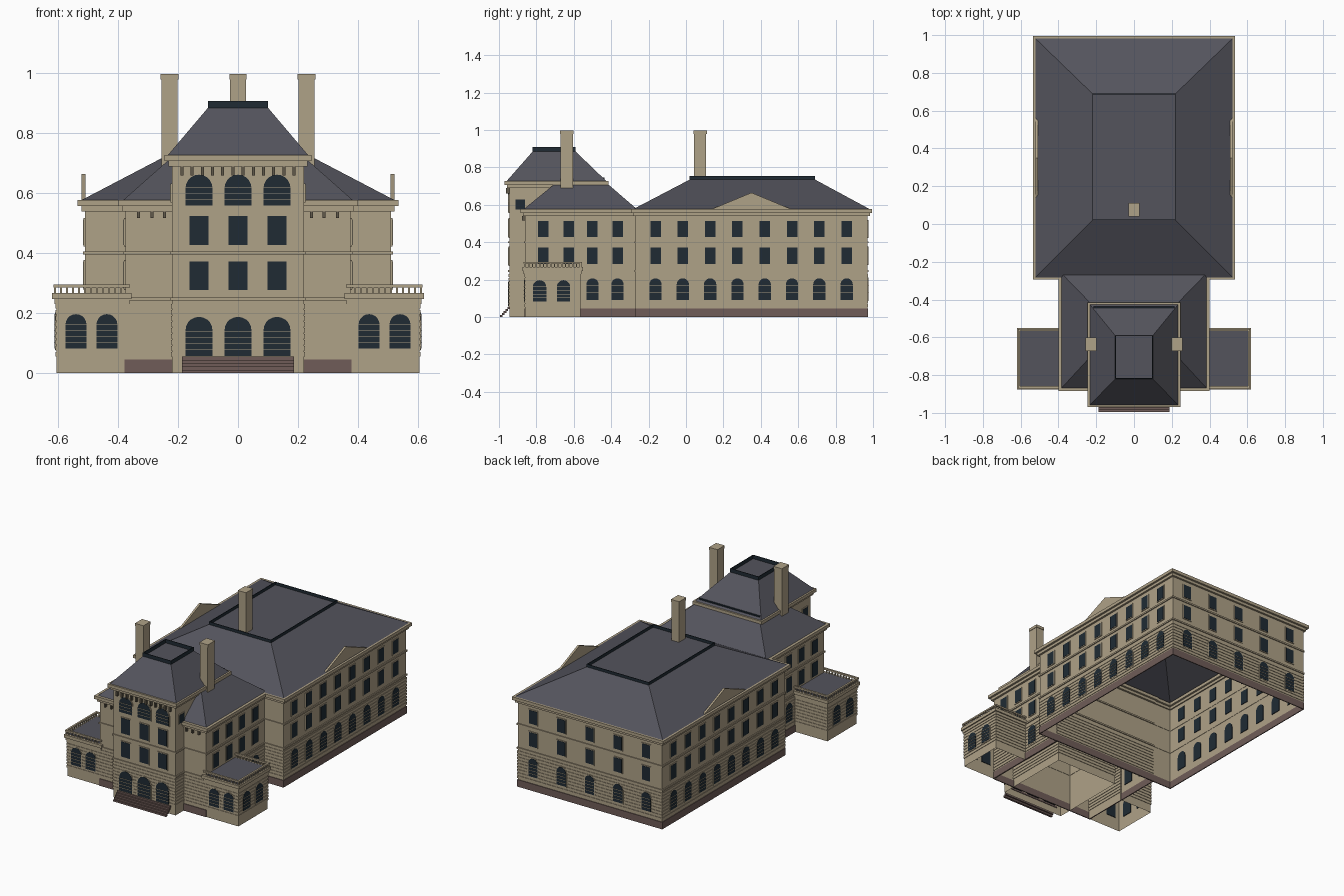
import bpy, bmesh, math
from mathutils import Vector

if "Cube" in bpy.data.objects:
    bpy.data.objects.remove(bpy.data.objects["Cube"])


def material(name, r, g, b):
    m = bpy.data.materials.new(name)
    m.diffuse_color = (r, g, b, 1)
    m.use_nodes = True
    m.node_tree.nodes["Principled BSDF"].inputs["Base Color"].default_value = (r, g, b, 1)
    return m


STONE = material("sandstone", .43, .36, .245)
SLATE = material("slate", .088, .088, .108)
GLASS = material("dark glass", .014, .024, .034)
BROWN = material("brown stone", .16, .108, .098)
SHADE = material("bracket stone", .12, .1, .07)


def part(name, mat, build):
    bm = bmesh.new()
    build(bm)
    mesh = bpy.data.meshes.new(name)
    bm.to_mesh(mesh)
    bm.free()
    mesh.materials.append(mat)
    obj = bpy.data.objects.new(name, mesh)
    bpy.context.collection.objects.link(obj)
    return obj


def box(bm, x0, x1, y0, y1, z0, z1):
    vs = bmesh.ops.create_cube(bm, size=1)["verts"]
    for v in vs:
        v.co = Vector(((x0 + x1) / 2 + v.co.x * (x1 - x0),
                       (y0 + y1) / 2 + v.co.y * (y1 - y0),
                       (z0 + z1) / 2 + v.co.z * (z1 - z0)))


def grow(r, d):
    return (r[0] - d, r[1] + d, r[2] - d, r[3] + d)


def corners(r, z):
    return [(r[0], r[2], z), (r[1], r[2], z), (r[1], r[3], z), (r[0], r[3], z)]


# Open-bottomed tube between two rectangles, optionally capped on top
def loft(bm, low, z0, high, z1, cap=False):
    a = [bm.verts.new(c) for c in corners(low, z0)]
    b = [bm.verts.new(c) for c in corners(high, z1)]
    for i in range(4):
        j = (i + 1) % 4
        bm.faces.new((a[i], a[j], b[j], b[i]))
    if cap:
        bm.faces.new(b)


# Hollow rectangular band
def band(bm, r, z0, z1, t):
    x0, x1, y0, y1 = r
    box(bm, x0, x1, y0, y0 + t, z0, z1)
    box(bm, x0, x1, y1 - t, y1, z0, z1)
    box(bm, x0, x0 + t, y0 + t, y1 - t, z0, z1)
    box(bm, x1 - t, x1, y0 + t, y1 - t, z0, z1)


# Upright plate on a wall: axis and side of the wall, its position, and an outline
def plate(bm, axis, side, wall, outline, inner, outer):
    def at(u, z, d):
        p = wall + side * d
        return (p, u, z) if axis == "x" else (u, p, z)
    a = [bm.verts.new(at(u, z, inner)) for u, z in outline]
    b = [bm.verts.new(at(u, z, outer)) for u, z in outline]
    n = len(a)
    fs = [bm.faces.new(a), bm.faces.new(b)]
    fs += [bm.faces.new((a[i], a[(i + 1) % n], b[(i + 1) % n], b[i])) for i in range(n)]
    bmesh.ops.recalc_face_normals(bm, faces=fs)


def outline(u, w, z0, z1, arch, e=0):
    h = w / 2 + e
    pts = [(u - h, z0 - e), (u + h, z0 - e)]
    if not arch:
        return pts + [(u + h, z1 + e), (u - h, z1 + e)]
    spring = z1 - w / 2
    return pts + [(u + h * math.cos(math.pi * i / 10), spring + h * math.sin(math.pi * i / 10))
                  for i in range(11)]


def windows(name, axis, side, wall, centres, w, z0, z1, arch=False):
    def panes(bm):
        for u in centres:
            plate(bm, axis, side, wall, outline(u, w, z0, z1, arch), -.004, .006)

    def trim(bm):
        for u in centres:
            plate(bm, axis, side, wall, outline(u, w, z0, z1, arch, .005), 0, .0045)
            if arch:
                for i in range(1, 5):
                    z = z0 + i * .02
                    if z < z1 - w / 2 + .01:
                        plate(bm, axis, side, wall, outline(u, w, z - .0012, z + .0012, False), .004, .008)
    part(name + "_glass", GLASS, panes)
    part(name + "_surrounds", STONE, trim)


# Rectangles of each block: x low, x high, y low, y high
MAIN = (-.51, .51, -.27, .97)
MID = (-.375, .375, -.86, -.27)
TOWER = (-.22, .22, -.945, -.44)
WINGS = {"left": (.37, .605, -.86, -.565), "right": (-.605, -.37, -.86, -.565)}

# Walls, courses and cornices
for name, r, top in (("main", MAIN, .57), ("middle", MID, .57), ("tower", TOWER, .72),
                     ("left_wing", WINGS["left"], .26), ("right_wing", WINGS["right"], .26)):
    part(name + "_walls", STONE, lambda bm: loft(bm, r, 0, r, top))

    def courses(bm):
        for i in range(9):
            z = .055 + i * .02
            band(bm, grow(r, .003), z, z + .015, .003)
        if top > .3:
            for z in (.242, .395):
                band(bm, grow(r, .006), z, z + .01, .008)
    part(name + "_courses", STONE, courses)

    def cornice(bm):
        out = .015 if top < .3 else .025
        band(bm, grow(r, out * .5), top - .03, top - .013, .02)
        band(bm, grow(r, out), top - .013, top + .007, out + .02)
    part(name + "_cornice", STONE, cornice)

# Brown plinths
part("main_plinth", BROWN, lambda bm: band(bm, grow(MAIN, .004), 0, .045, .006))
part("middle_plinth", BROWN, lambda bm: band(bm, grow(MID, .004), 0, .045, .006))

# Roofs with dark curbs round their flat tops
MAIN_TOP, MID_TOP, TOWER_TOP = (-.22, .22, .02, .69), (-.21, .21, -.68, -.44), (-.1, .1, -.82, -.59)
for name, low, z0, high, z1, h in (
        ("main", grow(MAIN, .016), .575, MAIN_TOP, .735, .018),
        ("middle", grow(MID, .01), .575, MID_TOP, .73, .015),
        ("tower", grow(TOWER, .014), .727, TOWER_TOP, .885, .023)):
    part(name + "_roof", SLATE, lambda bm: loft(bm, low, z0, high, z1, True))
    if name != "middle":
        part(name + "_curb", GLASS, lambda bm: band(bm, high, z1 - .004, z1 + h, .004))
part("middle_curb", GLASS, lambda bm: box(bm, -.215, .215, -.48, -.437, .728, .745))

# Chimneys
for name, x, y, w, base in (("main", 0, .075, .026, .7), ("left", .228, -.637, .027, .66),
                            ("right", -.228, -.637, .027, .66)):
    def chimney(bm):
        box(bm, x - w, x + w, y - .033, y + .033, base, .98)
        box(bm, x - w - .003, x + w + .003, y - .036, y + .036, .98, .997)
    part(name + "_chimney", STONE, chimney)

# Side pediments standing on the main cornice
for side, name in ((1, "left"), (-1, "right")):
    part(name + "_pediment", STONE, lambda bm: plate(
        bm, "x", side, side * .508, [(.13, .574), (.57, .574), (.35, .665)], 0, .013))

# Main and middle block windows
main_y = [-.163 + .146 * i for i in range(8)]
mid_y = [-.762, -.628, -.5, -.366]
back_x = [-.4 + .2 * i for i in range(5)]
for side, name in ((1, "left"), (-1, "right")):
    for block, wall, ys in (("main", .51, main_y), ("middle", .375, mid_y)):
        windows(f"{name}_{block}_top", "x", side, side * wall, ys, .056, .428, .513)
        windows(f"{name}_{block}_mid", "x", side, side * wall, ys, .056, .283, .372)
        low = ys if block == "main" else ys[2:]
        windows(f"{name}_{block}_low", "x", side, side * wall, low, .066, .09, .207, True)
    # Side wing windows, flat roof and balustrade
    r = WINGS[name]
    windows(name + "_wing_side", "x", side, side * .605, [-.783, -.655], .072, .083, .197, True)
    windows(name + "_wing_front", "y", -1, -.86, [side * .437, side * .54], .07, .083, .197, True)
    windows(name + "_tower_side", "x", side, side * .22, [-.887], .05, .575, .628)
    part(name + "_wing_roof", SLATE, lambda bm: box(bm, r[0], r[1], r[2], r[3], .255, .268))

    def balustrade(bm):
        xs = [side * (.39 + .02 * i) for i in range(12)]
        for x in xs:
            for y in (r[2] - .004, r[3] + .004):
                box(bm, x - .003, x + .003, y - .003, y + .003, .265, .286)
        for i in range(16):
            y = r[2] + i * .0196
            x = side * .61
            box(bm, x - .003, x + .003, y - .003, y + .003, .265, .286)
        band(bm, grow(r, .01), .285, .295, .012)
    part(name + "_balustrade", STONE, balustrade)
windows("back_top", "y", 1, .97, back_x, .056, .428, .513)
windows("back_mid", "y", 1, .97, back_x, .056, .283, .372)
windows("back_low", "y", 1, .97, back_x, .066, .09, .207, True)

# Tower front windows
tower_x = [-.13, 0, .13]
windows("tower_low", "y", -1, -.945, tower_x, .09, .058, .188, True)
windows("tower_second", "y", -1, -.945, tower_x, .062, .277, .373)
windows("tower_third", "y", -1, -.945, tower_x, .062, .427, .525)
windows("tower_arches", "y", -1, -.945, tower_x, .09, .56, .662, True)


# Brackets under the cornices
def brackets(bm):
    for i in range(12):
        x = -.187 + i * .034
        box(bm, x - .005, x + .005, -.962, -.945, .66, .69)
    for side in (1, -1):
        for x in (.245, .287, .331):
            box(bm, side * x - .005, side * x + .005, -.876, -.86, .517, .54)


part("brackets", SHADE, brackets)


# Entrance steps
def steps(bm):
    for i in range(5):
        y = -.995 + i * .01
        box(bm, -.187, .187, y, y + .014, i * .011, i * .011 + .011)


part("entrance_steps", BROWN, steps)
